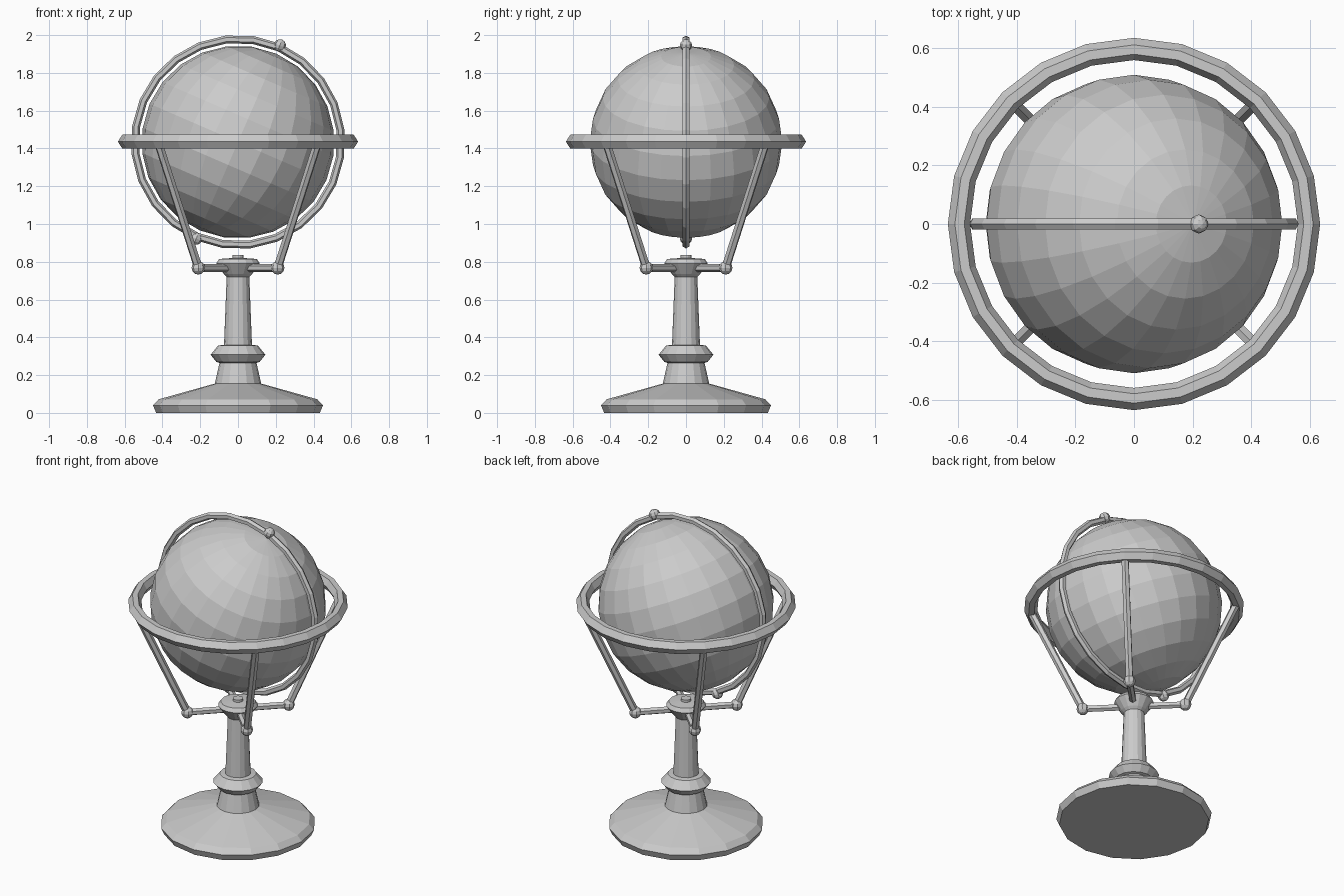
import bpy, bmesh, math
from mathutils import Vector, Matrix

if "Cube" in bpy.data.objects:
    bpy.data.objects.remove(bpy.data.objects["Cube"])

CENTRE = Vector((0, 0, 1.434))
TILT = math.radians(23.4)

grey = bpy.data.materials.new("plain grey")
grey.diffuse_color = (0.6, 0.6, 0.6, 1)
grey.use_nodes = True
grey.node_tree.nodes["Principled BSDF"].inputs["Base Color"].default_value = grey.diffuse_color


def finish(name, bm):
    bmesh.ops.recalc_face_normals(bm, faces=bm.faces[:])
    mesh = bpy.data.meshes.new(name)
    bm.to_mesh(mesh)
    bm.free()
    mesh.materials.append(grey)
    ob = bpy.data.objects.new(name, mesh)
    bpy.context.collection.objects.link(ob)
    return ob


def lathe(name, profile, sides, closed=False):
    """Spin (radius, z) points round z; closed makes a ring, open gets caps."""
    bm = bmesh.new()
    loops = []
    for r, z in profile:
        loops.append([bm.verts.new((r * math.cos(2 * math.pi * i / sides),
                                    r * math.sin(2 * math.pi * i / sides), z))
                      for i in range(sides)])
    pairs = list(zip(loops, loops[1:]))
    if closed:
        pairs.append((loops[-1], loops[0]))
    else:
        bm.faces.new(loops[0])
        bm.faces.new(loops[-1])
    for a, b in pairs:
        for i in range(sides):
            j = (i + 1) % sides
            bm.faces.new((a[i], a[j], b[j], b[i]))
    return finish(name, bm)


def ball(name, pos, radius, segs, rings, tilt=0.0):
    bm = bmesh.new()
    bmesh.ops.create_uvsphere(bm, u_segments=segs, v_segments=rings, radius=radius,
                              matrix=Matrix.Translation(pos) @ Matrix.Rotation(tilt, 4, 'Y'))
    return finish(name, bm)


def rod(name, a, b, radius, sides=6):
    a, b = Vector(a), Vector(b)
    d = b - a
    m = Matrix.Translation((a + b) / 2) @ d.to_track_quat('Z', 'Y').to_matrix().to_4x4()
    bm = bmesh.new()
    bmesh.ops.create_cone(bm, cap_ends=True, segments=sides, radius1=radius,
                          radius2=radius, depth=d.length, matrix=m)
    return finish(name, bm)


# Foot, collar and column
lathe("pedestal", [(0.433, 0), (0.45, 0.04), (0.42, 0.072), (0.123, 0.155),
                   (0.098, 0.265), (0.115, 0.27), (0.145, 0.308), (0.105, 0.357),
                   (0.074, 0.36), (0.06, 0.72), (0.075, 0.735), (0.115, 0.792),
                   (0.1, 0.815), (0.03, 0.82), (0.03, 0.835)], 16)

# Globe on its tilted axis
ball("globe", CENTRE, 0.51, 24, 12, TILT)

# Upright ring with hexagonal section, tilted along with the axis
hexagon = [(0.546 + 0.021 * math.cos(k * math.pi / 3), 0.021 * math.sin(k * math.pi / 3))
           for k in range(6)]
meridian = lathe("meridian_ring", hexagon, 24, closed=True)
meridian.data.transform(Matrix.Translation(CENTRE) @ Matrix.Rotation(TILT, 4, 'Y')
                        @ Matrix.Rotation(math.pi / 2, 4, 'X'))

# Knobs at both ends of the axis
axis = Vector((math.sin(TILT), 0, math.cos(TILT)))
for label, s in (("upper", 1), ("lower", -1)):
    ball(label + "_axis_knob", CENTRE + axis * 0.557 * s, 0.033, 8, 6, TILT)

# Level ring around the globe
lathe("horizon_ring", [(0.56, 1.436), (0.58, 1.473), (0.612, 1.473), (0.636, 1.436),
                       (0.612, 1.399), (0.58, 1.399)], 24, closed=True)

# Four diagonal arms: spoke, joint and strut
for i, (sx, sy) in enumerate(((1, 1), (-1, 1), (-1, -1), (1, -1)), 1):
    joint = (0.21 * sx, 0.21 * sy, 0.768)
    rod(f"spoke_{i}", (0.02 * sx, 0.02 * sy, 0.768), joint, 0.021)
    ball(f"joint_{i}", Vector(joint), 0.036, 8, 6)
    rod(f"strut_{i}", joint, (0.422 * sx, 0.422 * sy, 1.43), 0.023)
